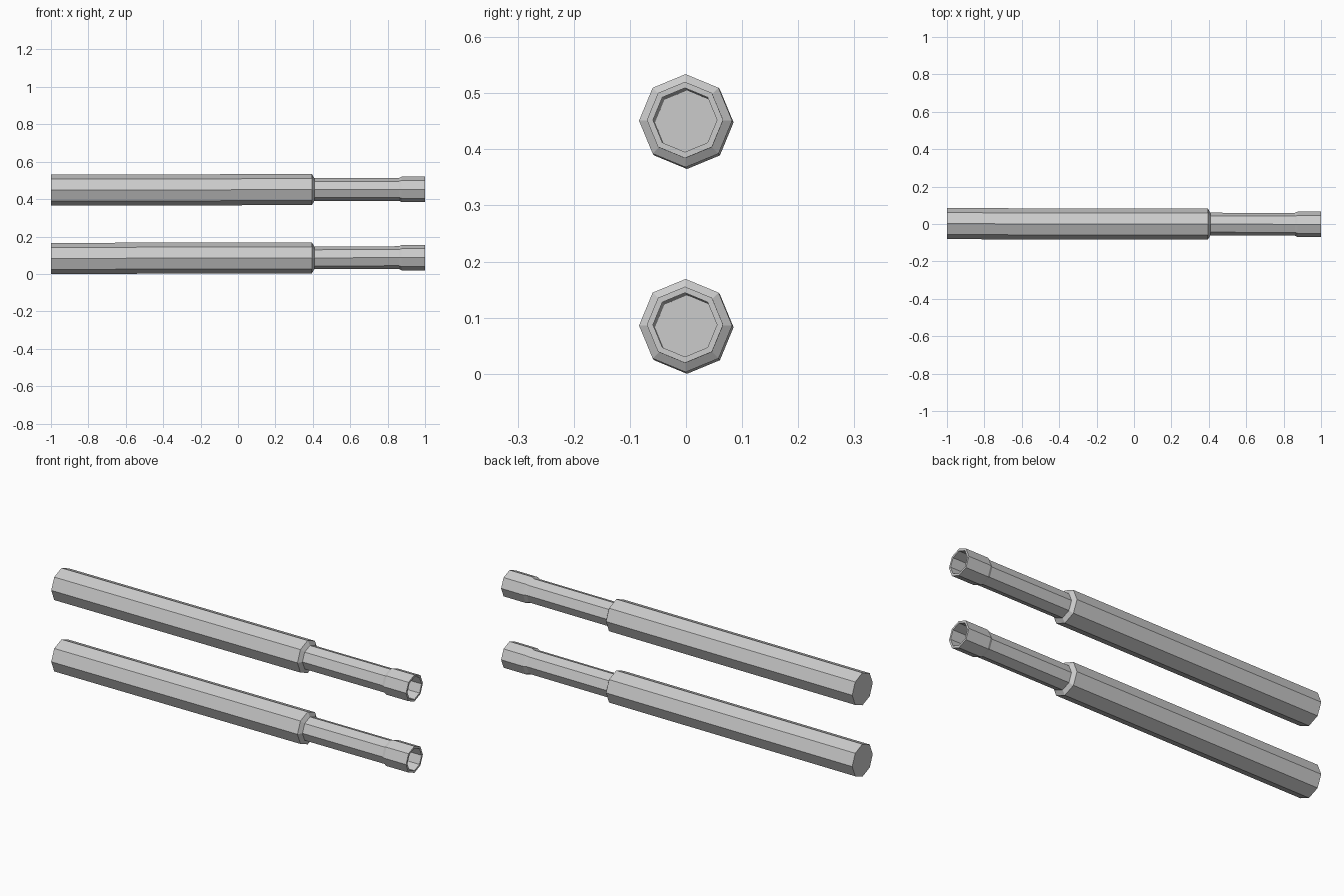
import bpy, bmesh
from math import cos, sin, pi

if "Cube" in bpy.data.objects:
    bpy.data.objects.remove(bpy.data.objects["Cube"])

SIDES = 8
# (x, radius) from the closed back end, along the outside, then back inside the bore
PROFILE = [(-1.0, 0.083), (0.395, 0.083), (0.408, 0.061), (0.86, 0.061),
           (0.875, 0.068), (1.0, 0.068), (1.0, 0.057), (-0.98, 0.057)]


def barrel(name, z0):
    bm = bmesh.new()
    rings = []
    for x, r in PROFILE:
        # the tube axis leans very slightly
        cy = -0.0018 * x
        cz = z0 + 0.0022 * (x + 1)
        rings.append([bm.verts.new((x, cy + r * cos(2 * pi * i / SIDES),
                                    cz + r * sin(2 * pi * i / SIDES)))
                      for i in range(SIDES)])
    for a, b in zip(rings, rings[1:]):
        for i in range(SIDES):
            j = (i + 1) % SIDES
            bm.faces.new((a[i], a[j], b[j], b[i]))
    # back cap and bore floor
    bm.faces.new(rings[0])
    bm.faces.new(rings[-1])
    bmesh.ops.recalc_face_normals(bm, faces=bm.faces)
    mesh = bpy.data.meshes.new(name)
    bm.to_mesh(mesh)
    bm.free()
    obj = bpy.data.objects.new(name, mesh)
    bpy.context.collection.objects.link(obj)


# two identical stacked tubes
barrel("lower_barrel", 0.083)
barrel("upper_barrel", 0.448)
